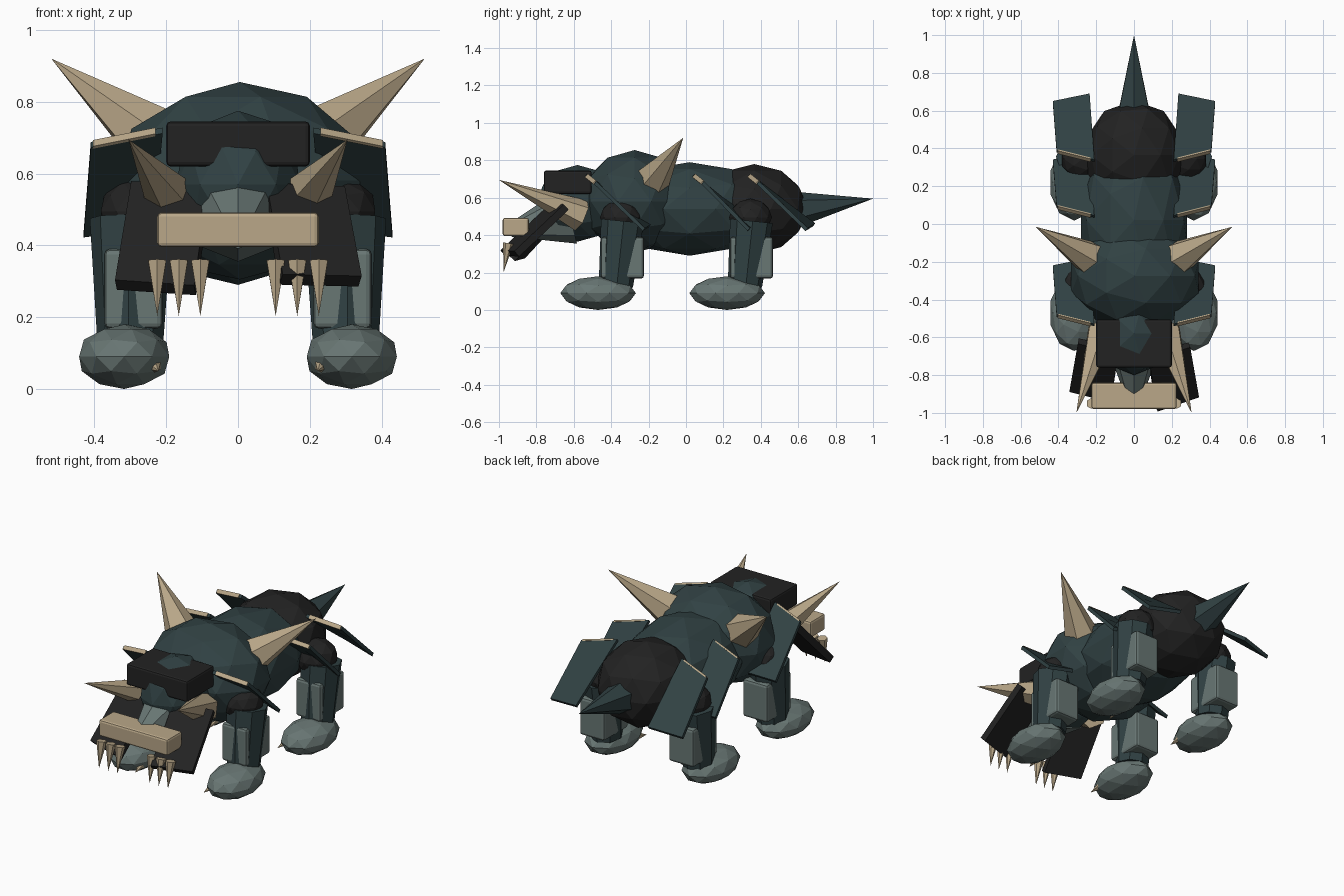
import bpy, bmesh, math
from mathutils import Vector, Matrix

if "Cube" in bpy.data.objects:
    bpy.data.objects.remove(bpy.data.objects["Cube"])


def material(name, rgb):
    m = bpy.data.materials.new(name)
    m.diffuse_color = (*rgb, 1)
    m.use_nodes = True
    m.node_tree.nodes["Principled BSDF"].inputs["Base Color"].default_value = m.diffuse_color
    return m


TEAL = material("dark teal", (0.030, 0.053, 0.056))
BLACK = material("charcoal", (0.016, 0.016, 0.016))
GREY = material("slate grey", (0.140, 0.184, 0.175))
BONE = material("bone", (0.49, 0.39, 0.25))


def finish(bm, name, mat):
    bmesh.ops.recalc_face_normals(bm, faces=bm.faces)
    me = bpy.data.meshes.new(name)
    bm.to_mesh(me)
    bm.free()
    me.materials.append(mat)
    ob = bpy.data.objects.new(name, me)
    bpy.context.collection.objects.link(ob)
    return ob


def ball(name, mat, centre, radii):
    bm = bmesh.new()
    bmesh.ops.create_icosphere(bm, subdivisions=2, radius=1)
    bmesh.ops.scale(bm, vec=radii, verts=bm.verts)
    bmesh.ops.translate(bm, vec=centre, verts=bm.verts)
    return finish(bm, name, mat)


def box(name, mat, low, high, bevel):
    low, high = Vector(low), Vector(high)
    bm = bmesh.new()
    bmesh.ops.create_cube(bm, size=1)
    bmesh.ops.scale(bm, vec=high - low, verts=bm.verts)
    bmesh.ops.translate(bm, vec=(low + high) / 2, verts=bm.verts)
    bmesh.ops.bevel(bm, geom=bm.edges[:], offset=bevel, segments=2,
                    profile=0.5, affect='EDGES')
    return finish(bm, name, mat)


def cone(name, mat, base, tip, r1, r2=0.0, sides=6):
    base, tip = Vector(base), Vector(tip)
    axis = tip - base
    bm = bmesh.new()
    bmesh.ops.create_cone(bm, cap_ends=True, segments=sides, radius1=r1,
                          radius2=r2, depth=axis.length)
    rot = axis.to_track_quat('Z', 'Y').to_matrix().to_4x4()
    bm.transform(Matrix.Translation((base + tip) / 2) @ rot)
    return finish(bm, name, mat)


def slab(name, mat, corners, thickness):
    """Flat plate through four corners, thickened on both sides."""
    pts = [Vector(c) for c in corners]
    n = (pts[1] - pts[0]).cross(pts[3] - pts[0]).normalized() * thickness / 2
    bm = bmesh.new()
    a = [bm.verts.new(p + n) for p in pts]
    b = [bm.verts.new(p - n) for p in pts]
    bm.faces.new(a)
    bm.faces.new(b[::-1])
    for i in range(4):
        j = (i + 1) % 4
        bm.faces.new((a[i], b[i], b[j], a[j]))
    return finish(bm, name, mat)


# Body masses
ball("shoulders", TEAL, (0.005, -0.275, 0.58), (0.355, 0.288, 0.275))
ball("torso", TEAL, (0, 0.02, 0.54), (0.295, 0.45, 0.25))
ball("hips", BLACK, (0, 0.365, 0.54), (0.268, 0.288, 0.24))
cone("tail_spike", TEAL, (0, 0.57, 0.535), (0, 1.0, 0.595), 0.1)

# Head, brow, muzzle and front bar
ball("head", TEAL, (0, -0.58, 0.57), (0.18, 0.22, 0.205))
box("brow_block", BLACK, (-0.2, -0.76, 0.62), (0.2, -0.505, 0.745), 0.012)
cone("muzzle", GREY, (0, -0.62, 0.505), (0, -0.94, 0.425), 0.155, 0.035, 8)
box("tusk_bar", BONE, (-0.225, -0.98, 0.395), (0.225, -0.84, 0.492), 0.012)

# Jaw panels, each turned a little differently
slab("jaw_panel_left", BLACK,
     [(-0.34, -0.875, 0.29), (-0.12, -0.93, 0.275),
      (-0.08, -0.665, 0.555), (-0.295, -0.62, 0.565)], 0.04)
slab("jaw_panel_right", BLACK,
     [(0.34, -0.905, 0.30), (0.12, -0.98, 0.305),
      (0.075, -0.705, 0.56), (0.293, -0.64, 0.55)], 0.04)

for s, side in ((-1, "left"), (1, "right")):
    # Horns on head and shoulders
    cone(f"head_horn_{side}", BONE, (s * 0.165, -0.56, 0.505),
         (s * 0.305, -1.0, 0.695), 0.088)
    cone(f"shoulder_horn_{side}", BONE, (s * 0.235, -0.18, 0.695),
         (s * 0.52, -0.015, 0.92), 0.097)

    # Hanging teeth
    for i in range(3):
        x = s * (0.105 + 0.06 * i)
        cone(f"tooth_{side}_{i + 1}", BONE, (x, -0.95, 0.357),
             (x, -0.975, 0.203), 0.029)

    # Legs: front pair and hind pair share one shape
    for y, pair in ((0, "front"), (0.69, "hind")):
        tag = f"{pair}_{side}"
        ball(f"joint_{tag}", BLACK, (s * 0.27, y - 0.345, 0.495),
             (0.118, 0.115, 0.1))
        cone(f"leg_{tag}", TEAL, (s * 0.30, y - 0.375, 0.13),
             (s * 0.298, y - 0.34, 0.475), 0.092, 0.115, 8)
        box(f"shin_guard_{tag}", GREY, (s * 0.291 - 0.081, y - 0.455, 0.168),
            (s * 0.291 + 0.081, y - 0.225, 0.39), 0.015)
        ball(f"paw_{tag}", GREY, (s * 0.317, y - 0.47, 0.09),
             (0.132, 0.202, 0.09))
        cone(f"claw_{tag}", BONE, (s * 0.235, y - 0.56, 0.068),
             (s * 0.222, y - 0.64, 0.05), 0.024)

    # Sloping armour plates with bone trim on the upper edge
    for i, (y, run) in enumerate(((-0.535, 0.345), (0.04, 0.33), (0.335, 0.345))):
        inner = Vector((s * 0.21, y, 0.72))
        outer = Vector((s * 0.41, y + 0.05, 0.68))
        low_out = Vector((s * 0.43, y + run - 0.035, 0.43))
        low_in = Vector((s * 0.235, y + run + 0.005, 0.455))
        slab(f"armour_plate_{side}_{i + 1}", TEAL,
             [inner, outer, low_out, low_in], 0.02)
        down = (low_out - outer) * 0.014
        a, b = inner.lerp(outer, 0.1), inner.lerp(outer, 0.97)
        slab(f"armour_trim_{side}_{i + 1}", BONE,
             [a - down, b - down, b + down, a + down], 0.024)
